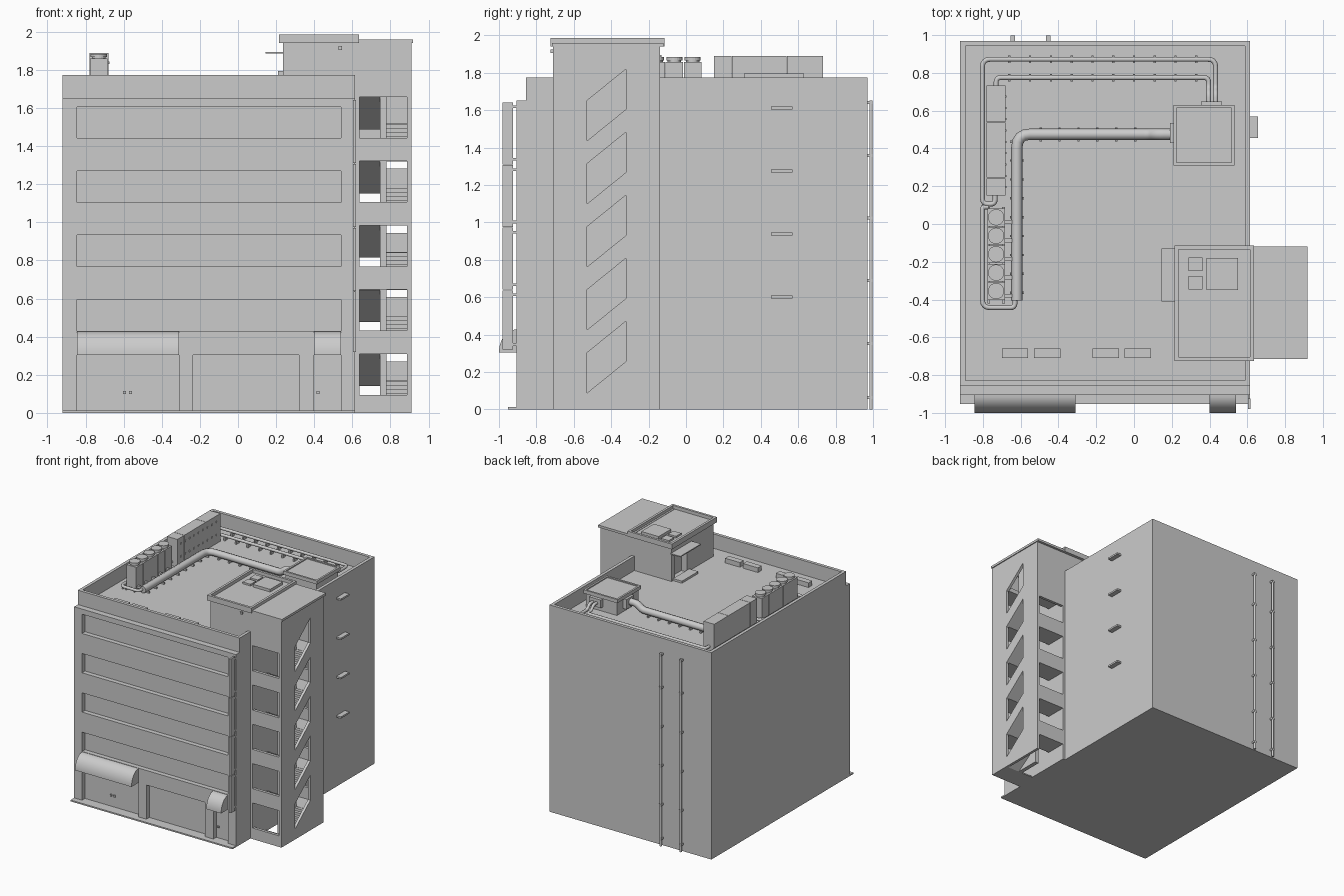
import bpy, bmesh, math
from mathutils import Vector

if "Cube" in bpy.data.objects:
    bpy.data.objects.remove(bpy.data.objects["Cube"])


def finish(name, bm):
    bmesh.ops.recalc_face_normals(bm, faces=bm.faces)
    me = bpy.data.meshes.new(name)
    bm.to_mesh(me)
    bm.free()
    ob = bpy.data.objects.new(name, me)
    bpy.context.collection.objects.link(ob)
    return ob


def boxes(name, items):
    """Axis-aligned boxes given as (x0, x1, y0, y1, z0, z1), in one mesh."""
    bm = bmesh.new()
    for x0, x1, y0, y1, z0, z1 in items:
        vs = bmesh.ops.create_cube(bm, size=1)['verts']
        for v in vs:
            v.co = Vector(((x0 + x1) / 2 + v.co.x * (x1 - x0),
                           (y0 + y1) / 2 + v.co.y * (y1 - y0),
                           (z0 + z1) / 2 + v.co.z * (z1 - z0)))
    return finish(name, bm)


def prisms(name, items):
    """Profiles in y,z extruded along x: (x0, x1, [(y, z), ...])."""
    bm = bmesh.new()
    for x0, x1, prof in items:
        a = [bm.verts.new((x0, y, z)) for y, z in prof]
        b = [bm.verts.new((x1, y, z)) for y, z in prof]
        bm.faces.new(a)
        bm.faces.new(b)
        for i in range(len(a)):
            j = (i + 1) % len(a)
            bm.faces.new((a[i], a[j], b[j], b[i]))
    return finish(name, bm)


def ring(x0, x1, y0, y1, z0, z1, t):
    return [(x0, x1, y0, y0 + t, z0, z1), (x0, x1, y1 - t, y1, z0, z1),
            (x0, x0 + t, y0 + t, y1 - t, z0, z1), (x1 - t, x1, y0 + t, y1 - t, z0, z1)]


def cylinders(name, items, seg=16):
    bm = bmesh.new()
    for x, y, z0, z1, r in items:
        vs = bmesh.ops.create_cone(bm, cap_ends=True, segments=seg, radius1=r, radius2=r,
                                   depth=z1 - z0)['verts']
        bmesh.ops.translate(bm, verts=vs, vec=(x, y, (z0 + z1) / 2))
    return finish(name, bm)


def pipe(name, pts, r, bend):
    """Round pipe along a path with rounded corners."""
    pts = [Vector(p) for p in pts]
    path = [pts[0]]
    for a, b, c in zip(pts, pts[1:], pts[2:]):
        d = min(bend, (a - b).length * .45, (c - b).length * .45)
        p, q = b + (a - b).normalized() * d, b + (c - b).normalized() * d
        path += [p.lerp(b, t).lerp(b.lerp(q, t), t) for t in (0, .25, .5, .75, 1)]
    path.append(pts[-1])
    cu = bpy.data.curves.new(name, 'CURVE')
    cu.dimensions = '3D'
    cu.bevel_depth, cu.bevel_resolution, cu.use_fill_caps = r, 2, True
    sp = cu.splines.new('POLY')
    sp.points.add(len(path) - 1)
    for s, p in zip(sp.points, path):
        s.co = (*p, 1)
    bpy.context.collection.objects.link(bpy.data.objects.new(name, cu))


L, R, F, B, ROOF, TOP = -.92, .615, -.905, .97, 1.65, 1.773
P = .337                                   # storey pitch

# Main block, plinth and roof parapet
boxes("main_block", [(L, R, F + .04, B, 0, ROOF)])
boxes("plinth", [(L, R, -.953, F + .04, 0, .012)])
boxes("parapet", ring(L, R, -.855, B, ROOF, TOP, .027))

# Front facade: piers and bands leave recessed windows and shopfronts
sills = [.43 + P * i for i in range(4)]
bands = [(.305, .43)] + [(s + .165, s + P) for s in sills[:3]] + [(sills[3] + .165, ROOF)]
facade = [(-.845, .54, F, F + .04, a, b) for a, b in bands]
facade += [(L, -.845, F, F + .04, .012, ROOF), (.54, R, F, F + .04, .012, ROOF),
           (-.31, -.235, F, F + .04, .012, .305), (.32, .40, F, F + .04, .012, .305)]
boxes("front_facade", facade)
boxes("front_switches", [(x, x + .016, F + .03, F + .045, .1, .116) for x in (-.603, -.572, .412)])

# Rounded awnings
arc = [(F - .095 * math.cos(t), .305 + .122 * math.sin(t))
       for t in [math.pi / 2 * i / 12 for i in range(13)]]
aw = prisms("awnings", [(x0, x1, [(F, .305)] + arc) for x0, x1 in ((-.845, -.31), (.40, .54))])
for p in aw.data.polygons:
    p.use_smooth = len(p.vertices) == 4 and abs(p.normal.x) < .5
aw.data.set_sharp_from_angle(angle=math.radians(30))

# Vertical blade panel in segments on brackets
cuts = [.32, .64, .975, 1.31, 1.645]
boxes("blade_panel", [(.603, .618, -.98, -.925, a, b - .004) for a, b in zip(cuts, cuts[1:])])
boxes("blade_brackets", [(.606, .614, -.93, F, z, z + .014)
                         for a, b in zip(cuts, cuts[1:]) for z in (a + .02, b - .035)])

# Stair tower walls
TX, T0, T1, SA, SB, TT = .91, -.71, -.14, -.53, -.32, 1.94
walls = [(R, .637, T0, T1, 0, TT), (.887, TX, T0, SA, 0, TT), (.887, TX, SB, T1, 0, TT)]
fz = [0] + [v for k in range(5) for v in (.095 + P * k, .31 + P * k)] + [TT]
bz = [.14] + [v for k in range(4) for v in (.27 + P * k, min(.477 + P * k, 1.44))] + [TT]
walls += [(.637, .887, T0, T0 + .024, a, b) for a, b in zip(fz[::2], fz[1::2])]
walls += [(.637, .887, T1 - .024, T1, a, b) for a, b in zip(bz[::2], bz[1::2])]
boxes("tower_walls", walls)
lo = [(0, 0)] + [(.302 + P * k, .472 + P * k) for k in range(5)]
hi = [(.087 + P * k, .257 + P * k) for k in range(5)] + [(TT, TT)]
prisms("tower_side_spandrels", [(.887, TX, [(SA, a[0]), (SB, a[1]), (SB, b[1]), (SA, b[0])])
                                for a, b in zip(lo, hi)])

# Stair landings, flights and spine wall
land = [(.637, .887, T0 + .02, SA, max(0, P * k - .027), P * k + .01) for k in range(6)]
land += [(.637, .887, SB, T1 - .02, .14 + P * k, .17 + P * k) for k in range(5)]
boxes("stair_landings", land)
N = 8
flights = []
for k in range(5):
    for x0, x1, ya, yb, z in ((.78, .887, SA, SB, P * k), (.637, .745, SB, SA, P * k + .168)):
        prof = [(ya, max(0, z - .028)), (yb, z + .14)]
        for i in range(N, 0, -1):
            zt = z + .168 * i / N
            prof += [(ya + (yb - ya) * i / N, zt), (ya + (yb - ya) * (i - 1) / N, zt)]
        flights.append((x0, x1, prof))
prisms("stair_flights", flights)
boxes("stair_spine", [(.745, .78, SA, SB, 0, TT)])
boxes("tower_cap", [(.60, .918, -.716, -.12, TT, 1.96)])

# Roof access house with doorway, canopy and cap
boxes("access_house", [(.29, R, T0, T1, ROOF, 1.945), (.235, .29, T0, -.35, ROOF, 1.945),
                       (.235, .29, -.19, T1, ROOF, 1.945), (.235, .29, -.35, -.19, 1.86, 1.945)])
boxes("access_door_step", [(.15, .235, -.38, -.16, ROOF, 1.668)])
boxes("access_canopy", [(.145, .24, -.41, -.13, 1.885, 1.894)])
boxes("access_cap", ring(.215, .635, -.725, -.115, 1.94, 1.985, .02)
      + [(.23, .62, -.71, -.13, 1.94, 1.957)])
boxes("access_roof_hatches", [(.385, .55, -.35, -.18, 1.957, 1.98), (.288, .362, -.25, -.178, 1.957, 1.972),
                              (.288, .362, -.347, -.275, 1.957, 1.972)])
boxes("access_lamp", [(.527, .545, T0 - .015, T0, 1.905, 1.925)])

# Air handling units
ys = [.15, .245, .54, .735]
boxes("air_handlers", [(-.78, -.68, a, b - .003, ROOF, 1.888) for a, b in zip(ys, ys[1:])])
boxes("handler_latches", [(-.68, -.674, .19 + .06 * i, .2 + .06 * i, z, z + .014)
                          for i in range(9) for z in (1.72, 1.83)])

# Row of fan condensers with stubs
fan_y = [.035 - .0975 * i for i in range(5)]
boxes("fan_units", [(-.776, -.684, y - .047, y + .047, 1.668, 1.858) for y in fan_y])
boxes("fan_skid", [(x, x + .014, -.42, .09, ROOF, 1.67) for x in (-.776, -.698)])
cylinders("fan_collars", [(-.73, y, 1.858, 1.868, .036) for y in fan_y]
          + [(-.73, y, 1.866, 1.884, .043) for y in fan_y], 20)
boxes("fan_stubs", [(-.69, -.64, y - .035, y - .015, 1.675, 1.695) for y in fan_y])

# Plant box with flanges
boxes("plant_box", [(.225, .517, .325, .615, ROOF, 1.775)])
boxes("plant_box_cap", ring(.21, .532, .31, .63, 1.765, 1.795, .016)
      + [(.222, .52, .32, .62, 1.765, 1.786)])
boxes("plant_flanges", [(.355, .465, .61, .648, 1.69, 1.76), (.19, .23, .43, .535, 1.68, 1.765)])

# Roof ducts and pipes with supports
PZ = 1.685
pipe("main_duct", [(-.62, -.405, PZ), (-.62, .475, PZ), (.08, .475, PZ), (.13, .475, 1.725),
                   (.2, .475, 1.725)], .03, .07)
pipe("inner_pipe", [(-.73, .72, PZ), (-.73, .775, PZ), (.395, .775, PZ), (.395, .72, PZ),
                    (.395, .69, 1.725), (.395, .63, 1.725)], .013, .04)
pipe("outer_pipe", [(-.735, .16, PZ), (-.735, .105, PZ), (-.802, .105, PZ), (-.802, .872, PZ), (.432, .872, PZ),
                    (.432, .72, PZ), (.432, .69, 1.725), (.432, .63, 1.725)], .013, .04)
pipe("fan_pipe", [(-.77, .09, PZ), (-.802, .09, PZ), (-.802, -.443, PZ), (-.63, -.443, PZ),
                  (-.63, -.39, PZ)], .013, .04)
feet = [(-.66 + .11 * i, y) for i in range(10) for y in (.775, .872)]
feet += [(-.802, -.4 + .12 * i) for i in range(11)]
boxes("pipe_feet", [(x - .006, x + .006, y - .02, y + .02, ROOF, 1.68) for x, y in feet])
boxes("duct_feet", [(-.657, -.583, -.37 + .1 * i, -.358 + .1 * i, ROOF, 1.665) for i in range(9)]
      + [(-.5 + .1 * i, -.488 + .1 * i, .438, .512, ROOF, 1.665) for i in range(6)])

# Low roof vents and side wall hoods
boxes("roof_vents", [(x, x + .14, -.71, -.66, ROOF, 1.69) for x in (-.70, -.53, -.22, -.05)])
boxes("side_hoods", [(R - .01, .657, .455, .57, z - .007, z + .008)
                     for z in [.6 + P * i for i in range(4)]])

# Rear drainpipes with brackets
cylinders("rear_drainpipes", [(x, .989, 0, ROOF, .009) for x in (-.643, -.453)], 12)
boxes("rear_pipe_brackets", [(x - .012, x + .012, B, .998, z, z + .016)
                             for x in (-.643, -.453) for z in (.055, .345, .68, 1.015, 1.35, 1.632)])
